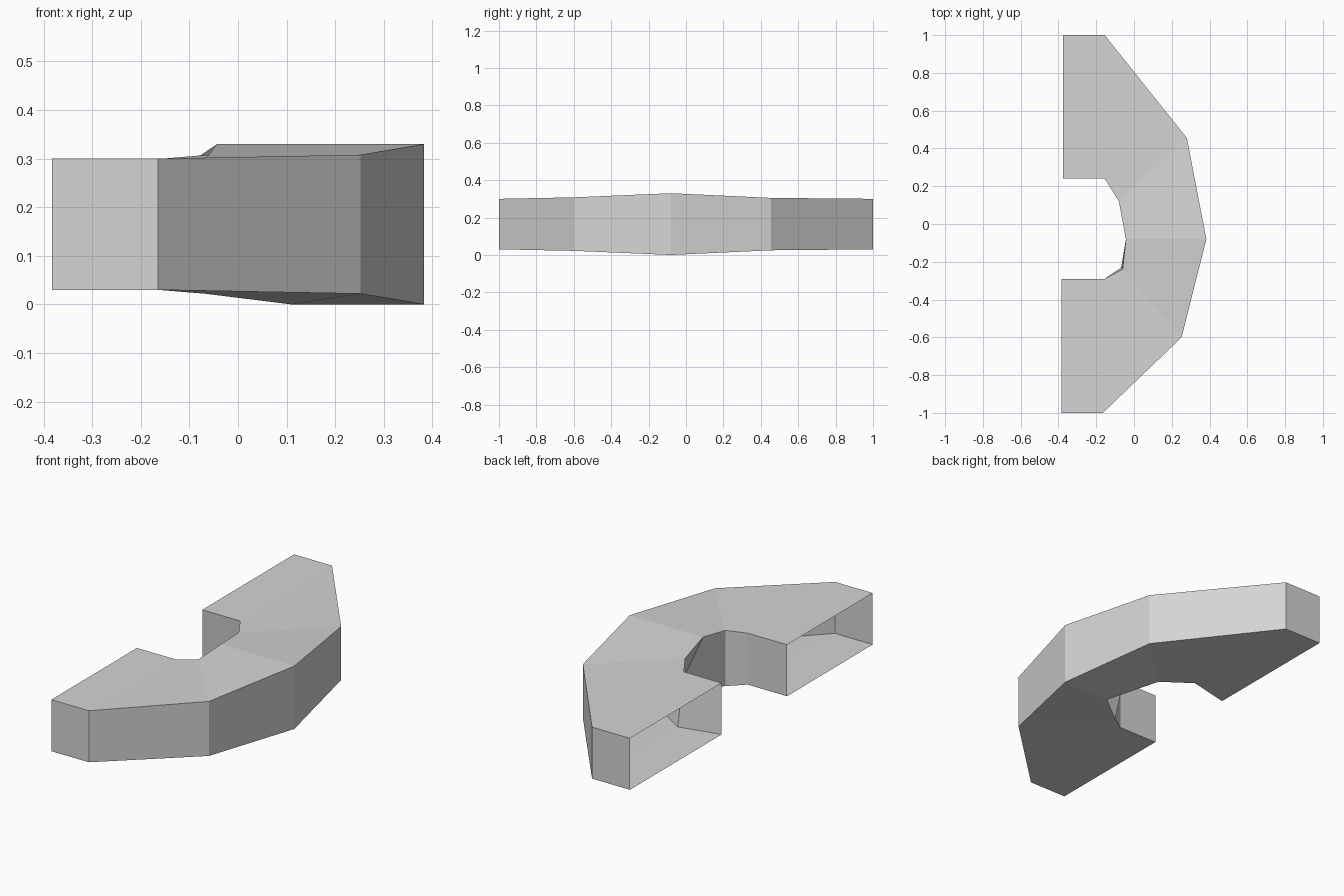
import bpy
import bmesh

default_cube = bpy.data.objects.get("Cube")
if default_cube:
    bpy.data.objects.remove(default_cube, do_unlink=True)

MIDDLE_HEIGHT = 0.165

# Stations along the arc: outer wall point, inner upper point,
# inner lower point, half of the height
STATIONS = [
    ((-0.375, 1.0), (-0.375, 0.24), (-0.375, 0.24), 0.135),
    ((-0.155, 1.0), (-0.155, 0.24), (-0.155, 0.29), 0.135),
    ((0.28, 0.455), (-0.08, 0.12), (0.0, 0.19), 0.14),
    ((0.383, -0.08), (-0.043, -0.08), (0.11, -0.08), 0.165),
    ((0.252, -0.6), (-0.06, -0.24), (-0.068, -0.23), 0.143),
    ((-0.165, -1.0), (-0.155, -0.29), (-0.155, -0.29), 0.135),
    ((-0.383, -1.0), (-0.383, -0.29), (-0.383, -0.29), 0.135),
]


def make_material(name, value):
    material = bpy.data.materials.new(name)
    material.use_nodes = True
    colour = (value, value, value, 1.0)
    material.diffuse_color = colour
    material.node_tree.nodes["Principled BSDF"].inputs["Base Color"].default_value = colour
    return material


def add_section(mesh, outer, inner_upper, inner_lower, half_height):
    """One four-cornered cross-section of the arc."""
    top = MIDDLE_HEIGHT + half_height
    bottom = MIDDLE_HEIGHT - half_height
    corners = [(*outer, bottom), (*outer, top), (*inner_upper, top), (*inner_lower, bottom)]
    return [mesh.verts.new(corner) for corner in corners]


def loft(mesh, sections):
    """Bridge neighbouring sections and leave both ends open."""
    for first, second in zip(sections, sections[1:]):
        for side in range(len(first)):
            following = (side + 1) % len(first)
            mesh.faces.new((first[side], first[following], second[following], second[side]))


# Curved tube with flat facets and open ends
mesh = bmesh.new()
loft(mesh, [add_section(mesh, *station) for station in STATIONS])
bmesh.ops.recalc_face_normals(mesh, faces=mesh.faces)

# Make sure the outer walls face away from the opening
mesh.faces.ensure_lookup_table()
mesh.normal_update()
widest = max(mesh.faces, key=lambda face: face.calc_center_median().x)
if widest.normal.x < 0:
    bmesh.ops.reverse_faces(mesh, faces=mesh.faces)

arc_data = bpy.data.meshes.new("curved_arc_shell")
mesh.to_mesh(arc_data)
mesh.free()
arc_data.materials.append(make_material("light_grey", 0.66))
arc = bpy.data.objects.new("curved_arc_shell", arc_data)
bpy.context.collection.objects.link(arc)
